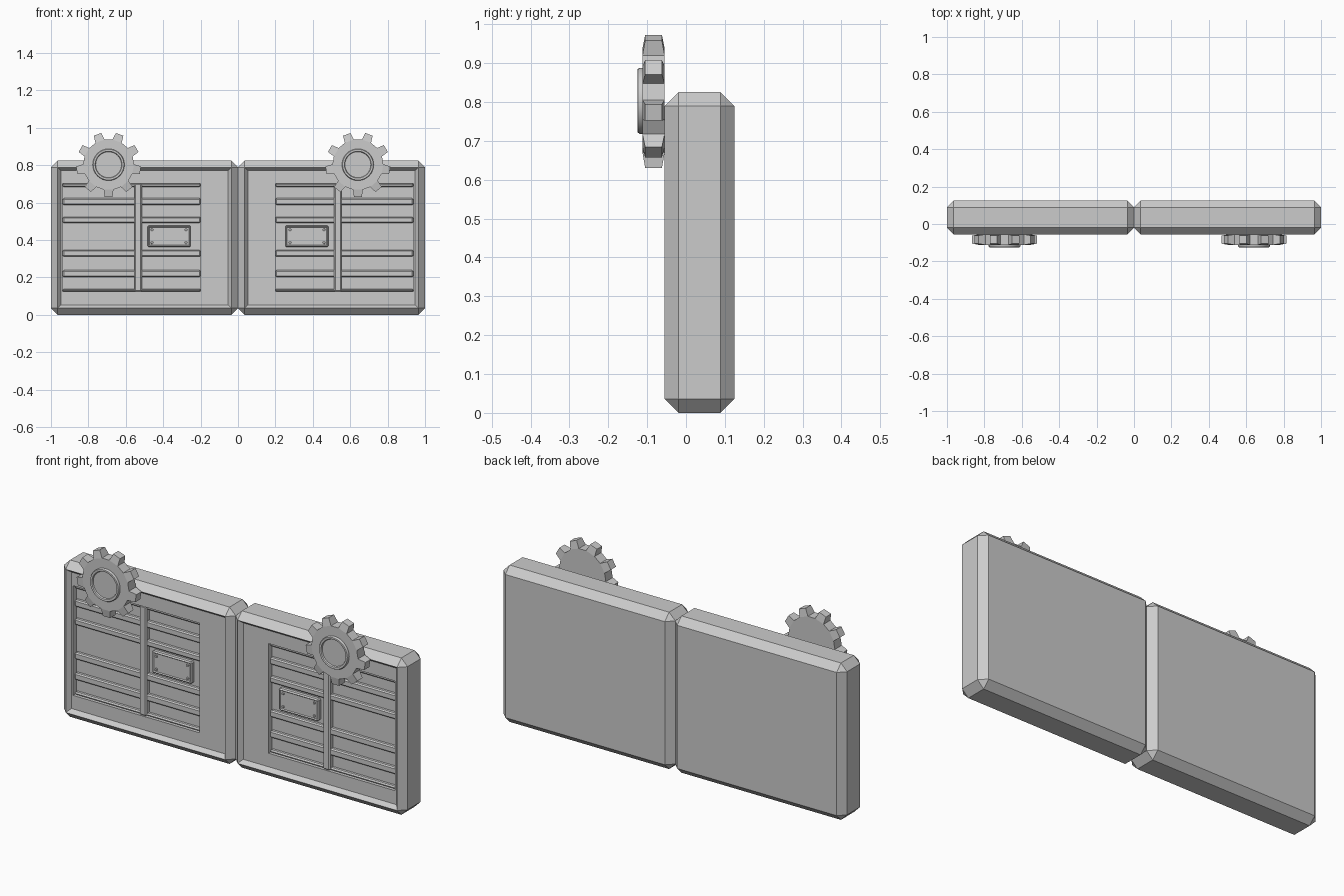
import bpy, bmesh, math
from mathutils import Matrix, Vector

if "Cube" in bpy.data.objects:
    bpy.data.objects.remove(bpy.data.objects["Cube"])


def make(name, bm):
    bmesh.ops.recalc_face_normals(bm, faces=bm.faces)
    mesh = bpy.data.meshes.new(name)
    bm.to_mesh(mesh)
    bm.free()
    ob = bpy.data.objects.new(name, mesh)
    bpy.context.collection.objects.link(ob)
    return ob


def mirrored(ob):
    mod = ob.modifiers.new("mirror", 'MIRROR')
    mod.use_mirror_merge = False
    return ob


def box_bm(x0, x1, y0, y1, z0, z1, bevel=0.0):
    bm = bmesh.new()
    bmesh.ops.create_cube(bm, size=1)
    for v in bm.verts:
        v.co = Vector(((x0 + x1) / 2 + v.co.x * (x1 - x0),
                       (y0 + y1) / 2 + v.co.y * (y1 - y0),
                       (z0 + z1) / 2 + v.co.z * (z1 - z0)))
    if bevel:
        bmesh.ops.bevel(bm, geom=bm.edges[:], offset=bevel, segments=1,
                        affect='EDGES', profile=0.5)
    return bm


def front_face(bm):
    return max(bm.faces, key=lambda f: -f.normal.y * f.calc_area() if f.normal.y < -0.9 else 0)


# Chamfered panel with a sunken front and a deeper window
bm = box_bm(0, 1, -0.055, 0.125, 0, 0.825, 0.036)
bm.normal_update()
face = front_face(bm)
bmesh.ops.inset_region(bm, faces=[face], thickness=0.025)
for v in face.verts:
    v.co.y += 0.022
bmesh.ops.inset_region(bm, faces=[face], thickness=0.02)
for v in face.verts:
    v.co.x = 0.2 if v.co.x < 0.5 else 0.937
    v.co.z = 0.125 if v.co.z < 0.4 else 0.702
ext = bmesh.ops.extrude_discrete_faces(bm, faces=[face])
for v in ext["faces"][0].verts:
    v.co.y += 0.03
mirrored(make("panel", bm))

# Window rails and edge strips
for z, h in ((0.693, 0.018), (0.606, 0.036), (0.508, 0.032),
             (0.329, 0.036), (0.221, 0.036), (0.132, 0.014)):
    mirrored(make("window_rail", box_bm(0.2, 0.937, -0.022, 0.01, z - h / 2, z + h / 2, 0.006)))
mirrored(make("window_post", box_bm(0.514, 0.554, -0.03, 0.01, 0.125, 0.702, 0.006)))

# Small plate with a raised rim and corner bolts
bm = box_bm(0.253, 0.484, -0.026, 0.01, 0.363, 0.478, 0.006)
bm.normal_update()
face = front_face(bm)
bmesh.ops.inset_region(bm, faces=[face], thickness=0.006)
for v in face.verts:
    v.co.y += 0.005
mirrored(make("name_plate", bm))
for x in (0.278, 0.46):
    for z in (0.386, 0.455):
        bm = bmesh.new()
        bmesh.ops.create_cone(bm, cap_ends=True, segments=8, radius1=0.008, radius2=0.006,
                              depth=0.01, matrix=Matrix.Translation((x, -0.022, z))
                              @ Matrix.Rotation(math.pi / 2, 4, 'X'))
        mirrored(make("plate_bolt", bm))


def gear(cx, cz, teeth=9, root=0.136, tip=0.174):
    y0, y1, taper = -0.112, -0.055, 0.007
    bm = bmesh.new()

    def point(r, deg, y):
        a = math.radians(deg)
        return bm.verts.new((cx + r * math.cos(a), y, cz + r * math.sin(a)))

    front, back = [], []
    for i in range(teeth):
        c = -90 + i * 360 / teeth
        f = [point(root, c - 11, y0), point(root, c + 11, y0)]
        b = [point(root, c - 11, y1), point(root, c + 11, y1)]
        ft = [point(tip, c - 7, y0 + taper), point(tip, c + 7, y0 + taper)]
        bt = [point(tip, c - 7, y1 - taper), point(tip, c + 7, y1 - taper)]
        for quad in ((f[0], f[1], ft[1], ft[0]), (b[0], b[1], bt[1], bt[0]),
                     (ft[0], ft[1], bt[1], bt[0]), (f[0], ft[0], bt[0], b[0]),
                     (f[1], ft[1], bt[1], b[1])):
            bm.faces.new(quad)
        front += f
        back += b
    n = len(front)
    for i in range(1, n, 2):
        j = (i + 1) % n
        bm.faces.new((front[i], front[j], back[j], back[i]))
    bm.faces.new(front)
    bm.faces.new(back)
    make("gear", bm)

    # Rounded hub ring with a dished centre
    bm = bmesh.new()
    profile = [(0.085, -0.108), (0.085, -0.119), (0.082, -0.124), (0.077, -0.125),
               (0.072, -0.123), (0.069, -0.116), (0.0, -0.116)]
    verts = [bm.verts.new((cx + r, y, cz)) for r, y in profile]
    edges = [bm.edges.new(p) for p in zip(verts, verts[1:])]
    bmesh.ops.spin(bm, geom=verts + edges, cent=(cx, 0, cz), axis=(0, 1, 0),
                   angle=math.tau, steps=32)
    bmesh.ops.remove_doubles(bm, verts=bm.verts, dist=0.0005)
    hub = make("gear_hub", bm)
    bpy.ops.object.select_all(action='DESELECT')
    hub.select_set(True)
    bpy.context.view_layer.objects.active = hub
    bpy.ops.object.shade_smooth_by_angle(angle=math.radians(40))


gear(-0.692, 0.803)
gear(0.641, 0.803)
